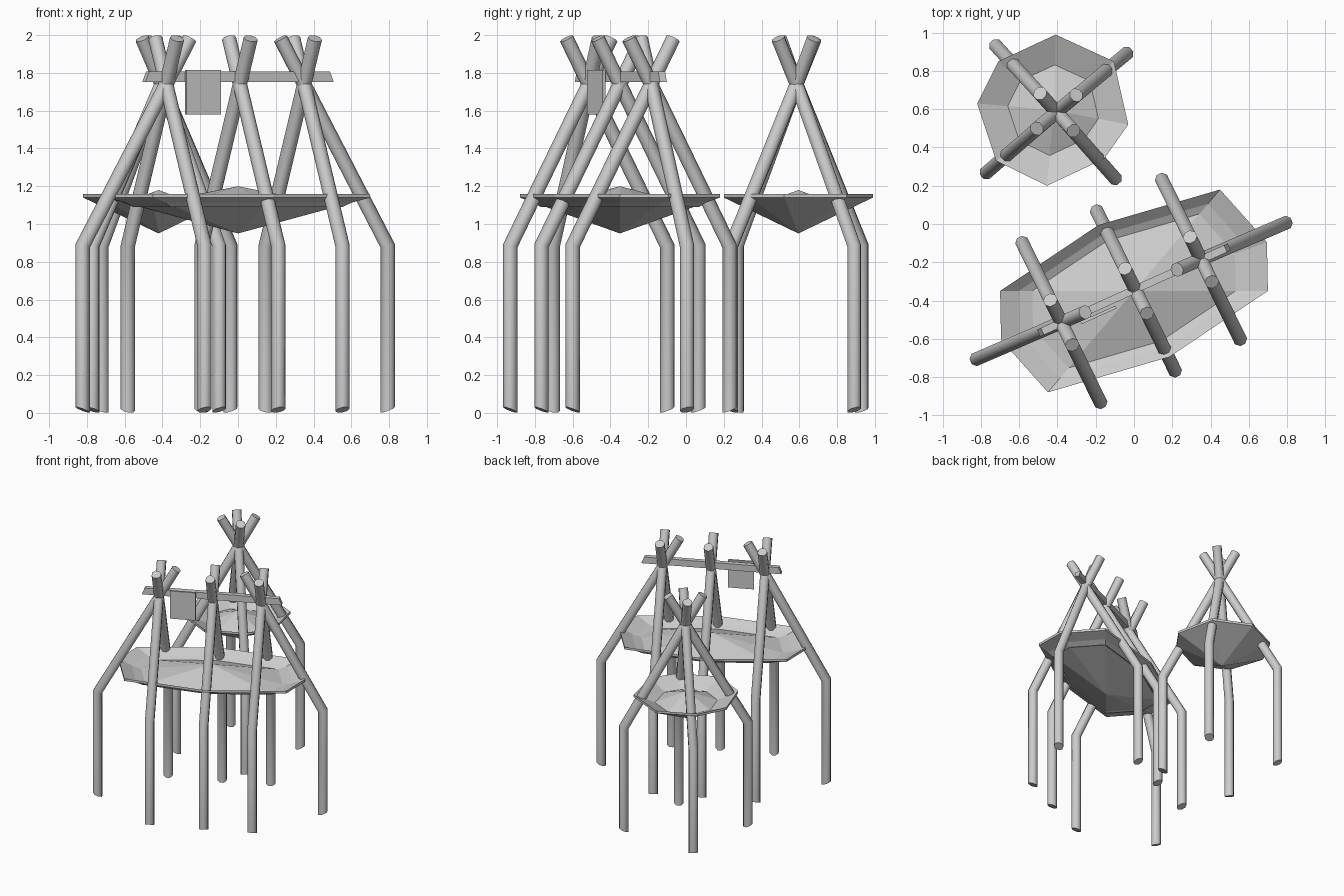
import bpy
import math
from mathutils import Vector

if "Cube" in bpy.data.objects:
    bpy.data.objects.remove(bpy.data.objects["Cube"])

grey = bpy.data.materials.new("plain_grey")
grey.use_nodes = True
grey.diffuse_color = (0.6, 0.6, 0.6, 1)
grey.node_tree.nodes["Principled BSDF"].inputs["Base Color"].default_value = (0.6, 0.6, 0.6, 1)

SIDES = 8
RADIUS = 0.038
CROSS_Z, BEND_Z, TOP_Z = 1.74, 0.885, 1.982
UP = Vector((0, 0, 1))


def add_mesh(name, verts, faces, smooth=False):
    mesh = bpy.data.meshes.new(name)
    mesh.from_pydata(verts, [], faces)
    mesh.materials.append(grey)
    obj = bpy.data.objects.new(name, mesh)
    bpy.context.collection.objects.link(obj)
    bpy.ops.object.select_all(action='DESELECT')
    obj.select_set(True)
    bpy.context.view_layer.objects.active = obj
    bpy.ops.object.mode_set(mode='EDIT')
    bpy.ops.mesh.select_all(action='SELECT')
    bpy.ops.mesh.normals_make_consistent(inside=False)
    bpy.ops.object.mode_set(mode='OBJECT')
    if smooth:
        bpy.ops.object.shade_smooth_by_angle(angle=math.radians(50))
    return obj


def bridge(rings, n):
    """Quads between successive rings of n vertices."""
    return [(r * n + i, r * n + (i + 1) % n, (r + 1) * n + (i + 1) % n, (r + 1) * n + i)
            for r in range(rings - 1) for i in range(n)]


def pole(name, foot, cross):
    """Upright leg that bends inward and leans on past the crossing point."""
    foot, cross = Vector((*foot, 0)), Vector((*cross, 0))
    out = foot - cross
    reach = out.length
    out.normalize()
    side = out.cross(UP)
    slope = reach / (CROSS_Z - BEND_Z)
    tip = cross - out * slope * (TOP_Z - CROSS_Z)
    lean = math.atan(slope)
    # centre, height and outward tilt of each ring; the foot is cut at a slant
    rings = [(foot, 0.016, 0.4), (foot, BEND_Z, math.tan(lean / 2)), (tip, TOP_Z, None)]
    verts = []
    for centre, z, tilt in rings:
        if tilt is None:
            axis = out * math.cos(lean) + UP * math.sin(lean)
        else:
            axis = out + UP * tilt
        for i in range(SIDES):
            a = math.tau * (i + 0.5) / SIDES
            verts.append(centre + UP * z + RADIUS * (axis * math.cos(a) + side * math.sin(a)))
    faces = bridge(3, SIDES)
    faces += [tuple(range(SIDES)), tuple(range(2 * SIDES, 3 * SIDES))]
    add_mesh(name, verts, faces, smooth=True)


def platform(name, centre, outline, inner, peak):
    """Dished tray: conical underside, thin rim, inward slope and a low hill."""
    n = len(outline)
    c = Vector((*centre, 0))
    pts = [Vector((*p, 0)) for p in outline]
    verts = []
    for scale, z in ((1, 1.14), (1, 1.16), (inner, 1.09)):
        verts += [c + (p - c) * scale + UP * z for p in pts]
    verts += [c + UP * 0.95, c + UP * peak]
    faces = bridge(3, n)
    for i in range(n):
        j = (i + 1) % n
        faces += [(j, i, 3 * n), (2 * n + i, 2 * n + j, 3 * n + 1)]
    add_mesh(name, verts, faces)


def plank(name, centre, half, along, flare=0):
    """Box along a horizontal direction, its lower edge longer by flare."""
    a = Vector((*along, 0)).normalized()
    b = UP.cross(a)
    verts = [Vector(centre) + a * sx * (half[0] + (flare if sz < 0 else 0))
             + b * sy * half[1] + UP * sz * half[2]
             for sz in (-1, 1) for sx, sy in ((-1, -1), (1, -1), (1, 1), (-1, 1))]
    add_mesh(name, verts, bridge(2, 4) + [(3, 2, 1, 0), (4, 5, 6, 7)])


# Small hut: four poles around a round tray
small = (-0.405, 0.585)
for label, foot in (("back_right", (-0.72, 0.93)), ("back_left", (-0.04, 0.89)),
                    ("front_right", (-0.77, 0.27)), ("front_left", (-0.1, 0.24))):
    pole("small_hut_pole_" + label, foot, small)
platform("small_hut_platform", (-0.42, 0.595),
         [(-0.41, 0.99), (-0.105, 0.85), (-0.03, 0.52), (-0.157, 0.34),
          (-0.455, 0.2), (-0.72, 0.33), (-0.82, 0.63), (-0.71, 0.85)], 0.6, 1.18)

# Long hut: three trestles in a row, with an extra leaning pole at each end
middle = Vector((0, -0.35))
row = Vector((0.365, 0.165))
spread = Vector((-0.203, 0.415))
for label, k in (("right", -1), ("middle", 0), ("left", 1)):
    cross = middle + row * k + Vector((0.01, 0))
    if k:
        cross.x -= 0.025
    for where, s in (("back", 1), ("front", -1)):
        pole(f"long_hut_pole_{label}_{where}", cross + spread * s, cross)
    if k:
        pole(f"long_hut_pole_{label}_end", cross + Vector((0.442, 0.19)) * k, cross)

# Long tray has half-turn symmetry
half_outline = [Vector(p) for p in ((0.7, 0.0), (0.695, 0.255), (0.45, 0.53), (-0.185, 0.345))]
platform("long_hut_platform", middle,
         [middle + p for p in half_outline] + [middle - p for p in half_outline], 0.79, 1.2)

# Ridge rail and the hanging panel
plank("ridge_rail", (0, -0.345, 1.78), (0.525, 0.02, 0.027), row, flare=0.022)
plank("hanging_panel", (-0.185, -0.475, 1.697), (0.1, 0.008, 0.117), row)
